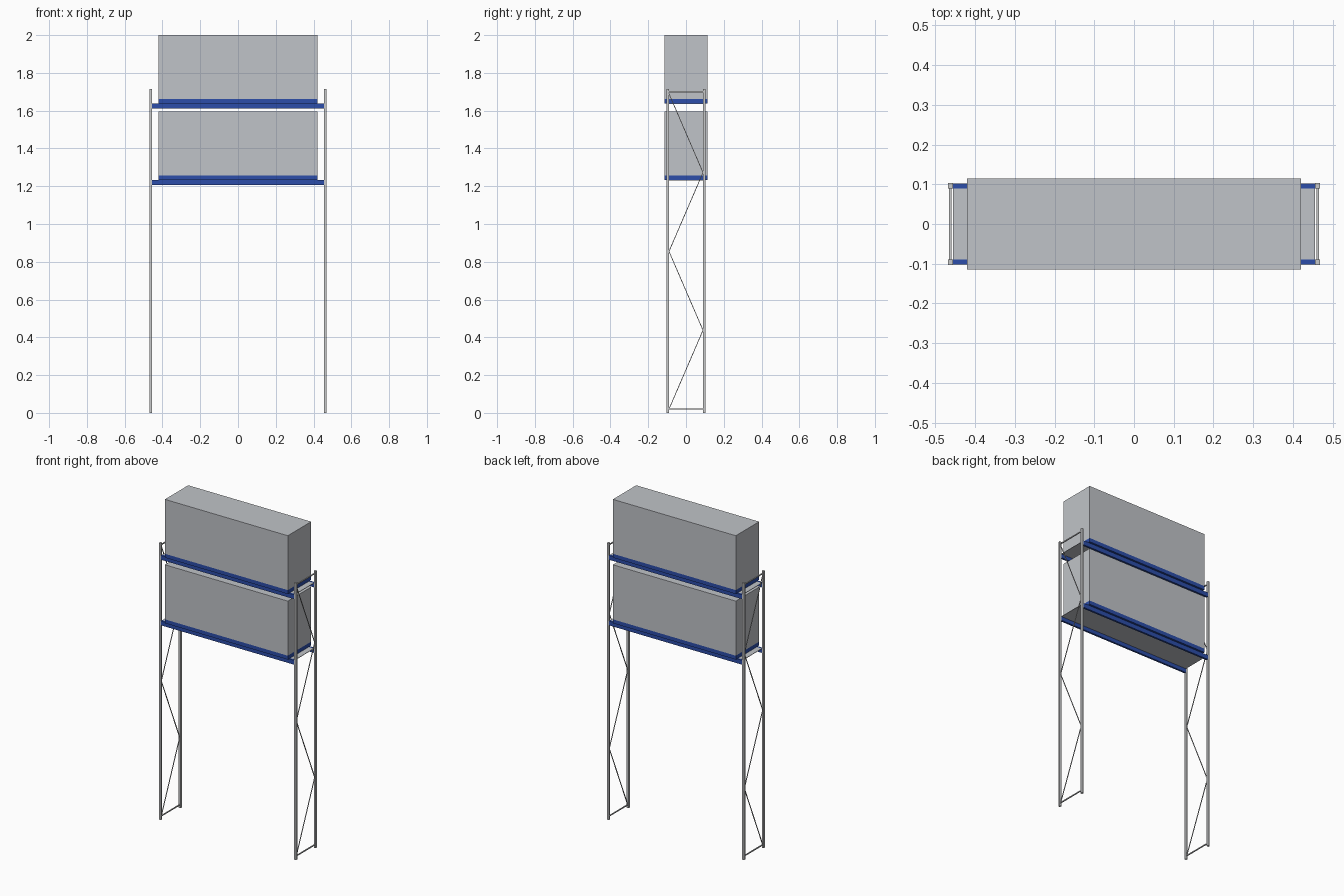
import bpy
import bmesh
from mathutils import Vector

cube = bpy.data.objects.get("Cube")
if cube:
    bpy.data.objects.remove(cube, do_unlink=True)


def material(name, rgb):
    m = bpy.data.materials.new(name)
    m.use_nodes = True
    m.diffuse_color = (*rgb, 1)
    m.node_tree.nodes["Principled BSDF"].inputs["Base Color"].default_value = (*rgb, 1)
    return m


BLUE = material("beam blue", (0.025, 0.075, 0.40))
GREY = material("load grey", (0.53, 0.55, 0.58))
STEEL = material("galvanised steel", (0.58, 0.59, 0.60))


def finish(name, bm, mat):
    mesh = bpy.data.meshes.new(name)
    bm.to_mesh(mesh)
    bm.free()
    mesh.materials.append(mat)
    obj = bpy.data.objects.new(name, mesh)
    bpy.context.collection.objects.link(obj)
    return obj


def box(name, low, high, mat):
    """Axis-aligned box between two corners."""
    low, high = Vector(low), Vector(high)
    bm = bmesh.new()
    bmesh.ops.create_cube(bm, size=1)
    bmesh.ops.scale(bm, vec=high - low, verts=bm.verts)
    bmesh.ops.translate(bm, vec=(low + high) / 2, verts=bm.verts)
    return finish(name, bm, mat)


def rod(name, start, end, size, mat):
    """Square bar running between two points."""
    start, end = Vector(start), Vector(end)
    span = end - start
    bm = bmesh.new()
    bmesh.ops.create_cube(bm, size=1)
    bmesh.ops.scale(bm, vec=(size, size, span.length), verts=bm.verts)
    turn = Vector((0, 0, 1)).rotation_difference(span).to_matrix()
    bmesh.ops.rotate(bm, matrix=turn, verts=bm.verts)
    bmesh.ops.translate(bm, vec=(start + end) / 2, verts=bm.verts)
    return finish(name, bm, mat)


X_IN, X_OUT = 0.456, 0.469      # upright faces across the bay
Y_IN, Y_OUT = 0.09, 0.103       # upright faces front to back
X_MID = (X_IN + X_OUT) / 2
HEIGHT = 1.714

# End frames: two uprights, two cross bars and zigzag bracing each
for side, label in ((1, "left"), (-1, "right")):
    xs = sorted((side * X_IN, side * X_OUT))
    for depth, place in ((-1, "front"), (1, "back")):
        ys = sorted((depth * Y_IN, depth * Y_OUT))
        box(f"{label}_{place}_upright", (xs[0], ys[0], 0), (xs[1], ys[1], HEIGHT), STEEL)
    x = side * X_MID
    for z, place in ((0.02, "bottom"), (1.7, "top")):
        rod(f"{label}_{place}_cross_bar", (x, -Y_IN, z), (x, Y_IN, z), 0.006, STEEL)
    nodes = [(x, Y_IN * (-1) ** (i + 1), 0.02 + 0.4175 * i) for i in range(5)]
    for i in range(4):
        rod(f"{label}_diagonal_brace_{i + 1}", nodes[i], nodes[i + 1], 0.004, STEEL)

# Storage levels: beams, deck, pallet and load
for base, top, level in ((1.206, 1.595, "lower"), (1.612, 2.0, "upper")):
    beam_top = base + 0.027
    pallet_top = beam_top + 0.024
    for depth, place in ((-1, "front"), (1, "back")):
        ys = sorted((depth * Y_IN, depth * (Y_OUT - 0.001)))
        box(f"{level}_{place}_beam", (-X_IN, ys[0], base), (X_IN, ys[1], beam_top), BLUE)
    box(f"{level}_deck", (-X_IN, -Y_IN, beam_top - 0.003), (X_IN, Y_IN, beam_top), GREY)
    box(f"{level}_pallet", (-0.421, -0.114, beam_top), (0.421, 0.114, pallet_top), BLUE)
    box(f"{level}_load", (-0.421, -0.114, pallet_top), (0.421, 0.114, top), GREY)
